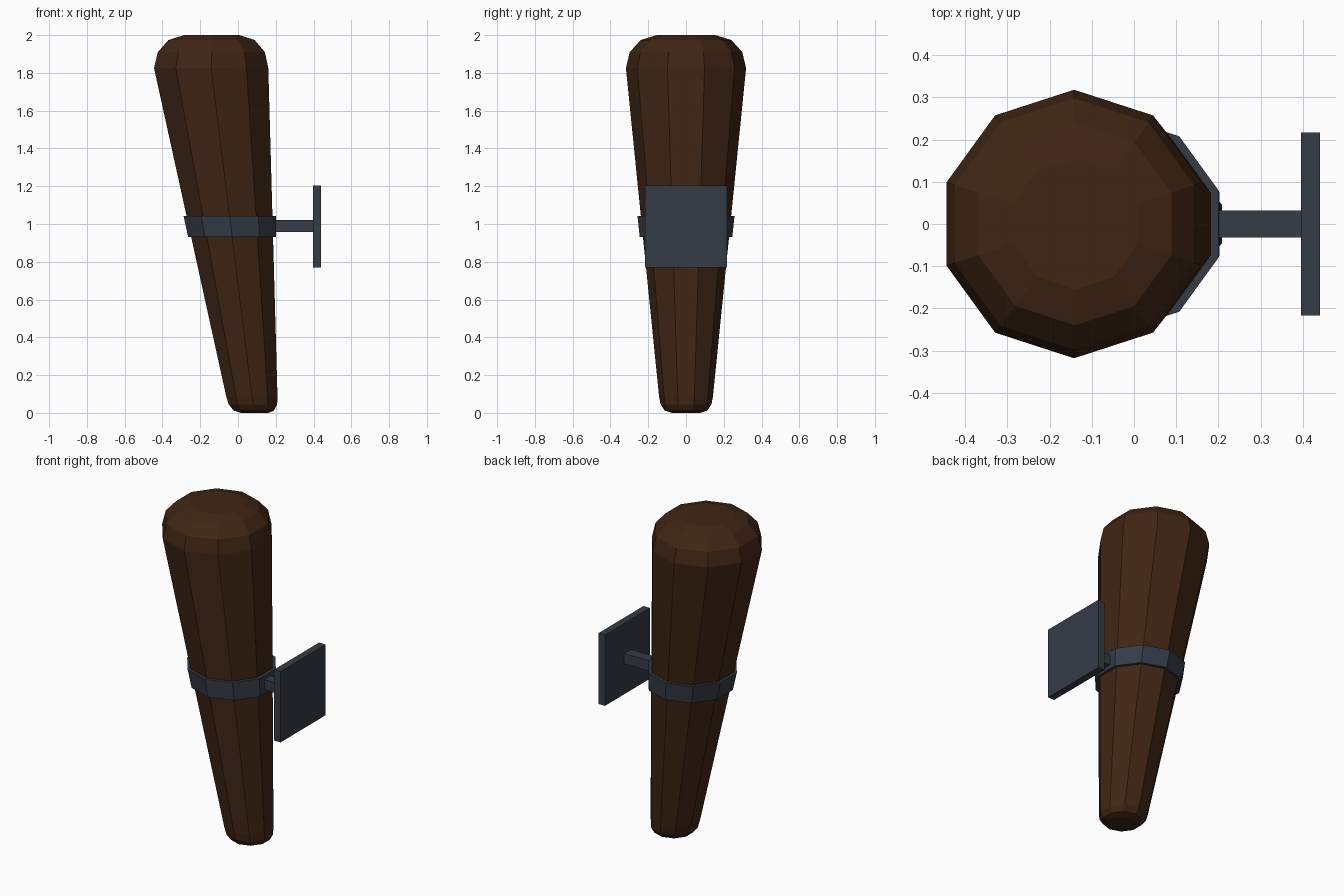
import bpy, bmesh, math

if "Cube" in bpy.data.objects:
    bpy.data.objects.remove(bpy.data.objects["Cube"])

SIDES = 10


def material(name, rgb):
    m = bpy.data.materials.new(name)
    m.diffuse_color = (*rgb, 1)
    m.use_nodes = True
    m.node_tree.nodes["Principled BSDF"].inputs["Base Color"].default_value = m.diffuse_color
    return m


wood = material("dark_wood", (0.05, 0.019, 0.007))
iron = material("iron", (0.035, 0.045, 0.062))


def finish(bm, name, mat):
    bmesh.ops.recalc_face_normals(bm, faces=bm.faces)
    me = bpy.data.meshes.new(name)
    bm.to_mesh(me)
    bm.free()
    me.materials.append(mat)
    ob = bpy.data.objects.new(name, me)
    bpy.context.collection.objects.link(ob)
    return ob


def loft(name, rings, mat, closed=False):
    """Join level decagon rings (centre x, radius, z); capped, or closed into a band."""
    bm = bmesh.new()
    loops = []
    for cx, r, z in rings:
        angles = [math.pi / 2 + 2 * math.pi * k / SIDES for k in range(SIDES)]
        loops.append([bm.verts.new((cx + r * math.cos(a), r * math.sin(a), z)) for a in angles])
    pairs = list(zip(loops, loops[1:]))
    if closed:
        pairs.append((loops[-1], loops[0]))
    else:
        bm.faces.new(loops[0])
        bm.faces.new(loops[-1])
    for a, b in pairs:
        for k in range(SIDES):
            n = (k + 1) % SIDES
            bm.faces.new((a[k], a[n], b[n], b[k]))
    return finish(bm, name, mat)


def box(name, lo, hi, mat):
    bm = bmesh.new()
    bmesh.ops.create_cube(bm, size=1)
    for v in bm.verts:
        v.co = [(l + h) / 2 + c * (h - l) for l, h, c in zip(lo, hi, v.co)]
    return finish(bm, name, mat)


# leaning tapered handle with rounded ends
loft("torch_handle", [
    (0.088, 0.075, 0.0), (0.084, 0.112, 0.012), (0.079, 0.135, 0.045), (0.073, 0.143, 0.09),
    (-0.142, 0.318, 1.825), (-0.141, 0.298, 1.91), (-0.140, 0.240, 1.974), (-0.139, 0.155, 2.0),
], wood)

# iron band wrapped around the handle
loft("band", [
    (-0.031, 0.245, 0.932), (-0.044, 0.257, 1.043),
    (-0.044, 0.236, 1.043), (-0.031, 0.224, 0.932),
], iron, closed=True)

# wall bracket
box("bracket_arm", (0.19, -0.032, 0.957), (0.41, 0.032, 1.02), iron)
box("wall_plate", (0.396, -0.217, 0.77), (0.44, 0.217, 1.203), iron)
